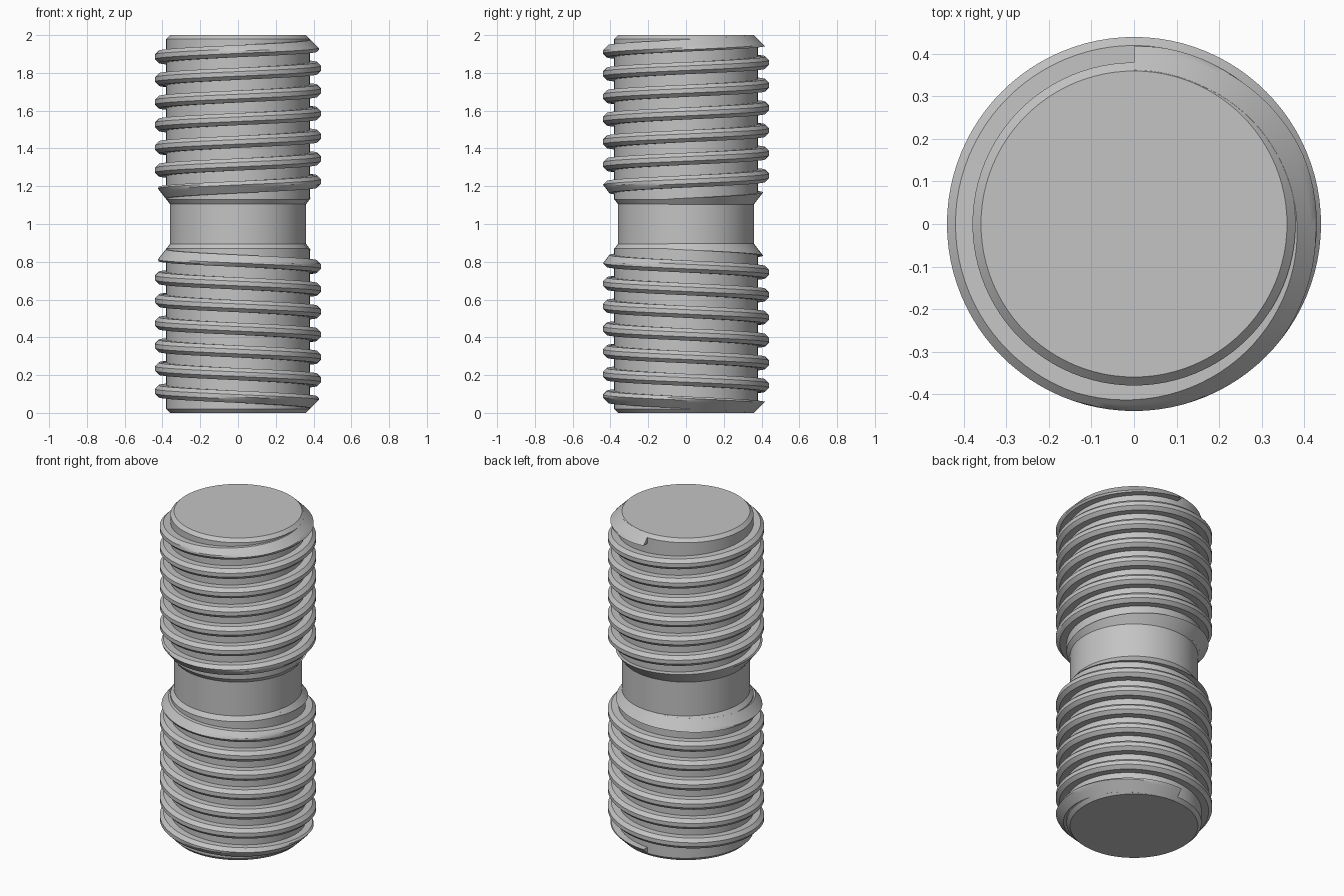
import bpy, bmesh
from math import pi, cos, sin

cube = bpy.data.objects.get("Cube")
if cube:
    bpy.data.objects.remove(cube)

SEG = 96            # sides per turn
MID = 1.0           # mirror plane height
NECK, ROOT, SHOULDER, CREST = 0.36, 0.38, 0.42, 0.44
NECK_END = 0.105    # half length of the neck
PITCH = 0.12
HALF, FLAT = 0.032, 0.012   # half widths of thread base and crest
SLOPE = 0.77        # flare beside the neck

steel = bpy.data.materials.new("plain grey steel")
steel.use_nodes = True
steel.diffuse_color = (0.55, 0.55, 0.55, 1)
steel.node_tree.nodes["Principled BSDF"].inputs["Base Color"].default_value = (0.55, 0.55, 0.55, 1)


def finish(name, bm):
    """Turn the upper half into an object mirrored about mid height."""
    bmesh.ops.recalc_face_normals(bm, faces=bm.faces)
    mesh = bpy.data.meshes.new(name)
    bm.to_mesh(mesh)
    bm.free()
    mesh.materials.append(steel)
    ob = bpy.data.objects.new(name, mesh)
    ob.location.z = MID
    bpy.context.collection.objects.link(ob)
    bpy.ops.object.select_all(action='DESELECT')
    bpy.context.view_layer.objects.active = ob
    ob.select_set(True)
    bpy.ops.object.shade_smooth_by_angle(angle=pi / 7)
    mirror = ob.modifiers.new("mirror", 'MIRROR')
    mirror.use_axis = (False, False, True)
    mirror.merge_threshold = 0.0001
    return ob


def ring(bm, points, angle):
    return [bm.verts.new((r * cos(angle), r * sin(angle), z)) for r, z in points]


def bridge(bm, a, b, closed):
    n = len(a)
    for i in range(n if closed else n - 1):
        j = (i + 1) % n
        bm.faces.new((a[i], a[j], b[j], b[i]))


# Core: chamfered cylinder with a narrower neck
bm = bmesh.new()
outline = [(NECK, 0), (NECK, NECK_END),
           (ROOT, NECK_END + (ROOT - NECK) / SLOPE),
           (ROOT, 0.98), (0.36, 1.0)]
rings = [ring(bm, outline, 2 * pi * i / SEG) for i in range(SEG)]
for i in range(SEG):
    bridge(bm, rings[i], rings[(i + 1) % SEG], False)
bm.faces.new([r[-1] for r in rings])
finish("stud_core", bm)


# Thread: bevelled square section, trimmed by the cones at both ends
def limit(r, z):
    z = min(z, 0.9985)
    cone = min(0.36 + 1.0 - z, NECK + (z - NECK_END) * SLOPE) + 0.0004
    return max(0.33, min(r, cone)), z


def section(zc):
    outer = [(SHOULDER, -HALF), (0.43, -0.022), (CREST, -FLAT), (CREST, 0),
             (CREST, FLAT), (0.43, 0.022), (SHOULDER, HALF)]
    pts = [(0.33, -HALF)] + outer + [(0.33, HALF)]
    return [limit(r, zc + dz) for r, dz in pts]


bm = bmesh.new()
first = None
steps = int(7.3 * SEG)
for i in range(steps + 1):
    turn = i / SEG
    cur = ring(bm, section(0.975 - PITCH * turn), pi / 2 - 2 * pi * turn)
    if first is None:
        first = cur
    else:
        bridge(bm, prev, cur, True)
    prev = cur
bm.faces.new(first)
bm.faces.new(prev)
finish("screw_threads", bm)
